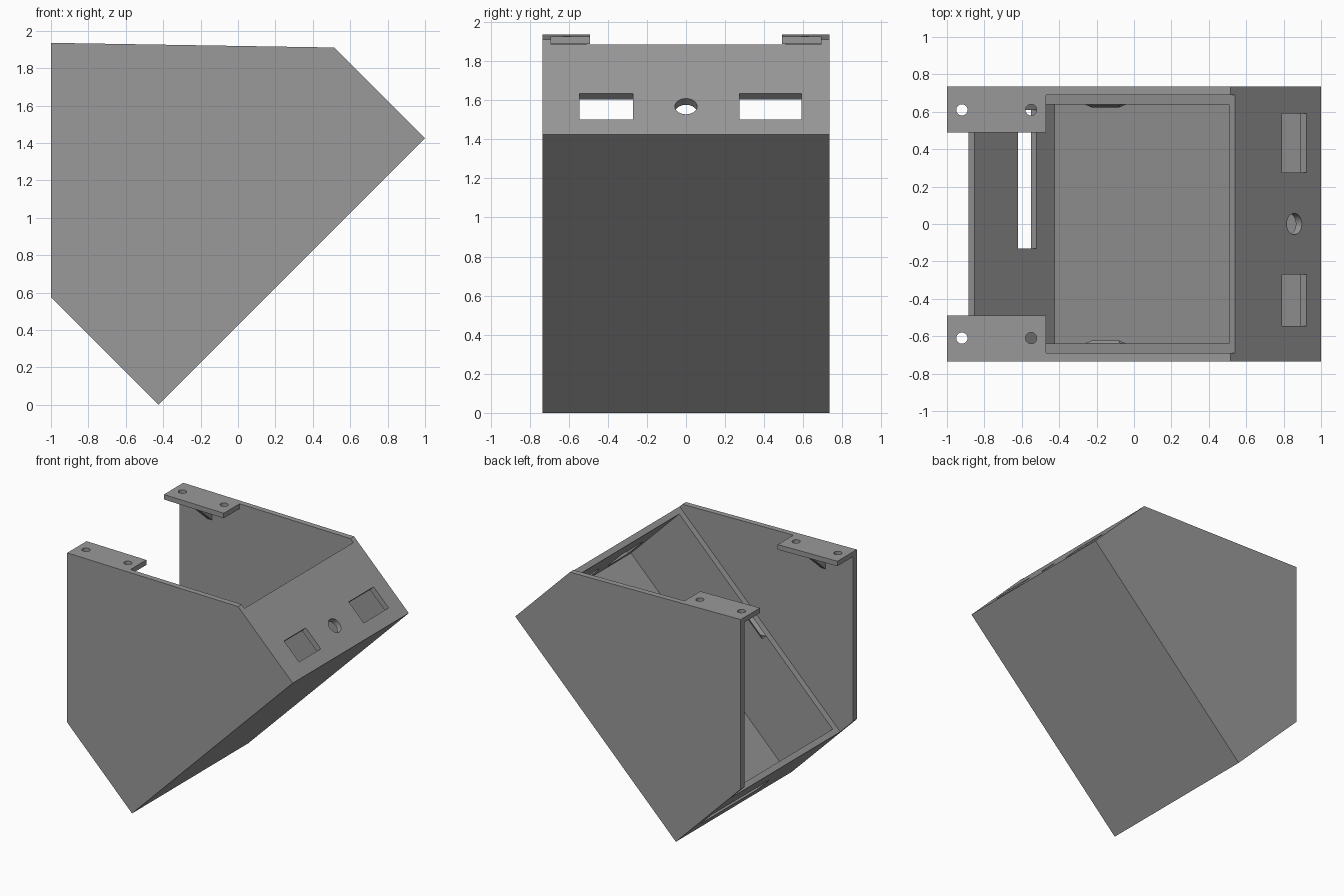
import bpy, bmesh, math
from mathutils import Vector, Matrix

if "Cube" in bpy.data.objects:
    bpy.data.objects.remove(bpy.data.objects["Cube"])

grey = bpy.data.materials.new("plain_grey")
grey.diffuse_color = (0.32, 0.32, 0.32, 1)
grey.use_nodes = True
grey.node_tree.nodes["Principled BSDF"].inputs["Base Color"].default_value = grey.diffuse_color

HALF, WALL, LEDGE = 0.735, 0.69, 0.64    # outer side, inner side, tray side
T = 0.032                                # x or z shift of one wall thickness at 45 degrees
RIM = 1.345                              # tray rim plane: z = x + RIM


def make(name, bm):
    bmesh.ops.recalc_face_normals(bm, faces=bm.faces)
    me = bpy.data.meshes.new(name)
    bm.to_mesh(me)
    bm.free()
    ob = bpy.data.objects.new(name, me)
    bpy.context.collection.objects.link(ob)
    me.materials.append(grey)
    return ob


def prism(name, pts, y0, y1):
    """Extrude an (x, z) outline along y."""
    bm = bmesh.new()
    a = [bm.verts.new((x, y0, z)) for x, z in pts]
    b = [bm.verts.new((x, y1, z)) for x, z in pts]
    bm.faces.new(a)
    bm.faces.new(b)
    for i in range(len(a)):
        j = (i + 1) % len(a)
        bm.faces.new((a[i], a[j], b[j], b[i]))
    return make(name, bm)


def hull(name, pts):
    bm = bmesh.new()
    for p in pts:
        bm.verts.new(p)
    bmesh.ops.convex_hull(bm, input=bm.verts)
    return make(name, bm)


def cylinder(name, centre, axis, radius, depth):
    bm = bmesh.new()
    rot = Vector((0, 0, 1)).rotation_difference(Vector(axis)).to_matrix().to_4x4()
    bmesh.ops.create_cone(bm, cap_ends=True, segments=32, radius1=radius, radius2=radius,
                          depth=depth, matrix=Matrix.Translation(centre) @ rot)
    return make(name, bm)


def slot(name, p, q, y0, y1, k=0.1):
    """Cutter through a 45 degree panel, between two points of its outline."""
    (a, b), (c, d) = p, q
    return prism(name, [(a - k, b - k), (c - k, d - k), (c + k, d + k), (a + k, b + k)], y0, y1)


def cut(ob, cutters):
    for c in cutters:
        m = ob.modifiers.new("cut", 'BOOLEAN')
        m.operation, m.solver, m.object = 'DIFFERENCE', 'EXACT', c
    bpy.context.view_layer.update()
    me = bpy.data.meshes.new_from_object(ob.evaluated_get(bpy.context.evaluated_depsgraph_get()))
    ob.modifiers.clear()
    ob.data = me
    for c in cutters:
        bpy.data.objects.remove(c)


# Hollow housing: five-sided block with an upper opening and a sloping tray
housing = prism("housing", [(-1, 1.935), (0.515, 1.91), (1, 1.425), (-0.425, 0), (-1, 0.575)],
                -HALF, HALF)
upper = prism("upper_cutter", [(-1.4, RIM - 1.4), (0.9, RIM + 0.9), (0.9, 2.6), (-1.4, 2.6)],
              -WALL, WALL)
e = 0.05
left, right, low = -0.425 + 2 * T, 2.425 - 2 * T, 0.425 + 2 * T   # inner tray planes
x0, x1 = (left - low) / 2, (right - low) / 2
x2, x3 = (right - RIM) / 2, (left - RIM) / 2
tray = prism("tray_cutter", [(x0, x0 + low), (x1, x1 + low), (x2 - e, x2 + RIM + e),
                             (x3 - e, x3 + RIM + e)], -LEDGE, LEDGE)
cut(housing, [
    upper, tray,
    slot("window_cutter_a", (0.79, 1.635), (0.923, 1.502), 0.275, 0.59),
    slot("window_cutter_b", (0.79, 1.635), (0.923, 1.502), -0.545, -0.27),
    cylinder("button_cutter", (0.857, 0, 1.568), (1, 0, 1), 0.057, 0.3),
    slot("cable_cutter", (-0.652, 0.227), (-0.552, 0.127), -0.13, 0.61),
])


def top(x):
    return 1.935 - 0.0165 * (x + 1)


for s, side in ((-1, "front"), (1, "back")):
    # Mounting tab with two screw holes
    tab = prism(side + "_mounting_tab",
                [(-1, top(-1)), (-0.47, top(-0.47)), (-0.47, top(-0.47) - 0.04), (-1, top(-1) - 0.04)],
                s * 0.49, s * WALL)
    cut(tab, [cylinder("screw_cutter", (x, s * 0.61, 1.92), (0, 0, 1), 0.03, 0.3)
              for x in (-0.92, -0.55)])
    # Triangular gusset under the tab
    hull(side + "_tab_gusset", [(x, s * y, z) for x in (-0.755, -0.715)
                                for y, z in ((WALL, 1.895), (0.5, 1.895), (WALL, 1.73))])
    # Snap ridge on the tray side, just below the rim
    pts = []
    for along, depth, y in ((-0.135, 0, LEDGE), (0.135, 0, LEDGE), (-0.135, 0.05, LEDGE),
                            (0.135, 0.05, LEDGE), (-0.1, 0.025, 0.622), (0.1, 0.025, 0.622)):
        r = math.sqrt(0.5)
        pts.append((-0.17 + (along + depth) * r, s * y, RIM - 0.17 + (along - depth) * r))
    hull(side + "_snap_ridge", pts)
